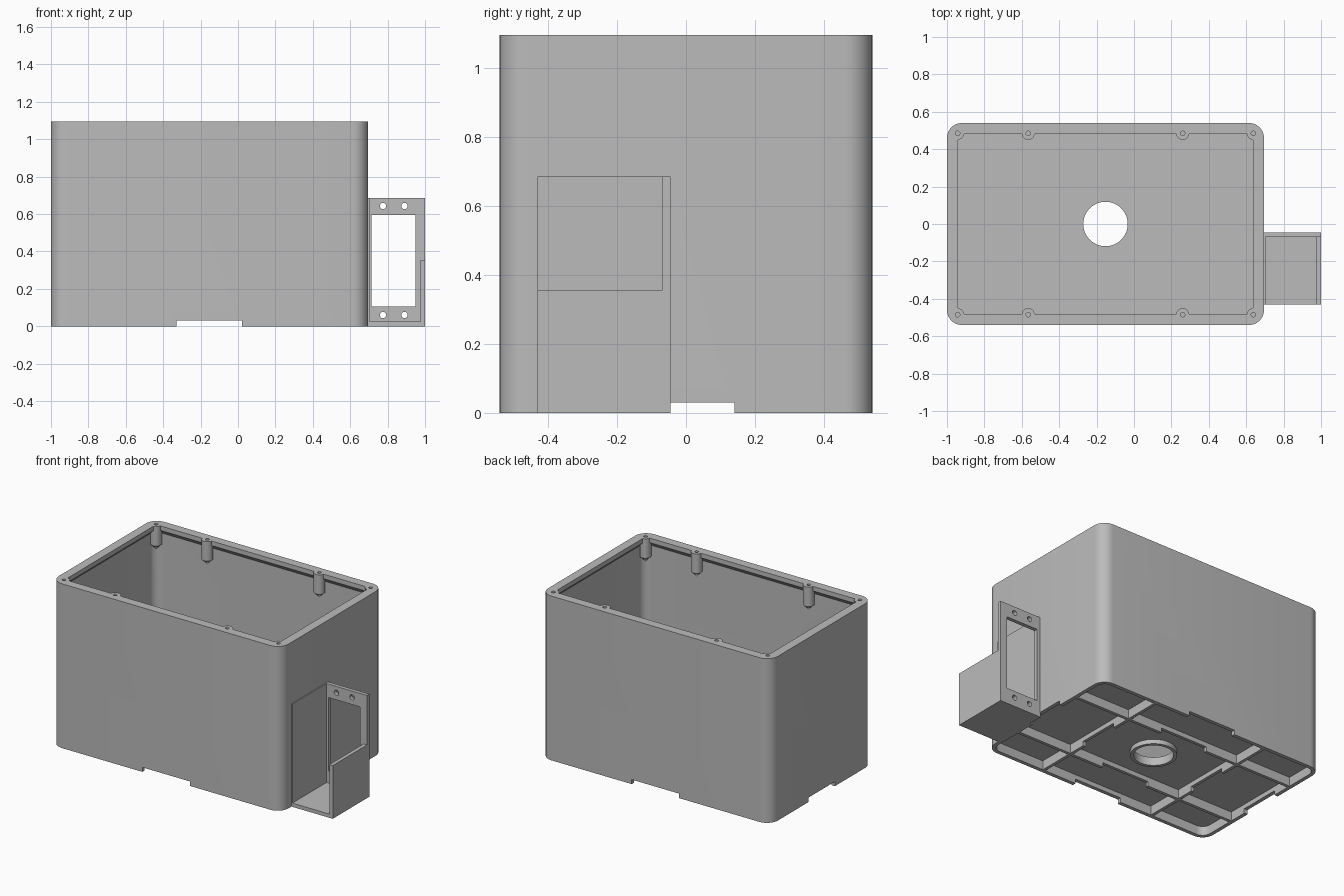
import bpy, bmesh, math
from mathutils import Matrix, Vector

cube = bpy.data.objects.get("Cube")
if cube:
    bpy.data.objects.remove(cube, do_unlink=True)

grey = bpy.data.materials.new("plain grey")
grey.use_nodes = True
GREY = (0.5, 0.5, 0.5, 1)
grey.diffuse_color = GREY
grey.node_tree.nodes["Principled BSDF"].inputs["Base Color"].default_value = GREY

# Main box dimensions
CX, HX, HY, TOP = -0.1525, 0.8475, 0.54, 1.095
WALL, RIM, RADIUS = 0.025, 0.06, 0.08
UNDER, FLOOR, NOTCH = 0.06, 0.085, 0.03


def finish(bm, name):
    bmesh.ops.recalc_face_normals(bm, faces=bm.faces)
    mesh = bpy.data.meshes.new(name)
    bm.to_mesh(mesh)
    bm.free()
    mesh.materials.append(grey)
    obj = bpy.data.objects.new(name, mesh)
    bpy.context.collection.objects.link(obj)
    return obj


def add_block(bm, x0, x1, y0, y1, z0, z1):
    centre = Vector((x0 + x1, y0 + y1, z0 + z1)) / 2
    size = Matrix.Diagonal((x1 - x0, y1 - y0, z1 - z0, 1))
    bmesh.ops.create_cube(bm, size=1, matrix=Matrix.Translation(centre) @ size)


def block(name, *bounds):
    bm = bmesh.new()
    add_block(bm, *bounds)
    return finish(bm, name)


def add_cylinder(bm, centre, r, depth, along_y=False, sides=24):
    turn = Matrix.Rotation(math.pi / 2 if along_y else 0, 4, "X")
    bmesh.ops.create_cone(bm, cap_ends=True, segments=sides, radius1=r, radius2=r,
                          depth=depth, matrix=Matrix.Translation(centre) @ turn)


def combine(target, tool, operation):
    mod = target.modifiers.new("cut", "BOOLEAN")
    mod.operation, mod.solver, mod.object = operation, "EXACT", tool
    bpy.ops.object.select_all(action="DESELECT")
    bpy.context.view_layer.objects.active = target
    target.select_set(True)
    bpy.ops.object.modifier_apply(modifier=mod.name)
    bpy.data.objects.remove(tool, do_unlink=True)


def smooth(obj):
    bpy.ops.object.select_all(action="DESELECT")
    bpy.context.view_layer.objects.active = obj
    obj.select_set(True)
    bpy.ops.object.shade_smooth_by_angle(angle=math.radians(30))


def rounded_loop(bm, inset, z, steps=8):
    r = max(RADIUS - inset, 0.015)
    verts = []
    for k, (sx, sy) in enumerate([(1, 1), (-1, 1), (-1, -1), (1, -1)]):
        for i in range(steps + 1):
            a = (k + i / steps) * math.pi / 2
            verts.append(bm.verts.new((CX + sx * (HX - inset - r) + r * math.cos(a),
                                       sy * (HY - inset - r) + r * math.sin(a), z)))
    return verts


# Box shell: underside recess, outer wall, rim with chamfered lip, inside floor
profile = [(WALL, UNDER), (WALL, 0), (0, 0), (0, TOP), (RIM, TOP),
           (RIM, TOP - 0.03), (WALL, TOP - 0.065), (WALL, FLOOR)]
bm = bmesh.new()
loops = [rounded_loop(bm, *p) for p in profile]
for low, high in zip(loops, loops[1:]):
    for i in range(len(low)):
        j = (i + 1) % len(low)
        bm.faces.new((low[i], low[j], high[j], high[i]))
bm.faces.new(loops[0])
bm.faces.new(loops[-1])
box = finish(bm, "box_shell")

# Screw bosses with pointed ends under the rim
BOSS_Y = HY - 0.055
boss_spots = [(CX + dx, sy * BOSS_Y) for sy in (-1, 1)
              for dx in (-HX + 0.057, -0.413, 0.413, HX - 0.057)]
bm = bmesh.new()
for x, y in boss_spots:
    rings = []
    for z in (TOP, TOP - 0.13):
        rings.append([bm.verts.new((x + 0.035 * math.cos(a), y + 0.035 * math.sin(a), z))
                      for a in (i * math.tau / 24 for i in range(24))])
    tip = bm.verts.new((x, y, TOP - 0.165))
    bm.faces.new(rings[0])
    for i in range(24):
        j = (i + 1) % 24
        bm.faces.new((rings[0][i], rings[0][j], rings[1][j], rings[1][i]))
        bm.faces.new((rings[1][i], rings[1][j], tip))
combine(box, finish(bm, "screw_bosses"), "UNION")

# Stiffening ribs under the floor
for s in (-1, 1):
    x, y, t, e = CX + s * 0.42, s * 0.27, 0.01, 0.012
    combine(box, block("cross_rib", x - t, x + t, -HY + e, HY - e, 0, UNDER + e), "UNION")
    combine(box, block("long_rib", CX - HX + e, CX + HX - e, y - t, y + t, 0, UNDER + e), "UNION")

# Collar around the floor hole
bm = bmesh.new()
add_cylinder(bm, (CX, 0, 0.05), 0.14, 0.04, sides=48)
combine(box, finish(bm, "hole_collar"), "UNION")

# Floor hole and screw holes
bm = bmesh.new()
add_cylinder(bm, (CX, 0, 0.05), 0.119, 0.3, sides=48)
for x, y in boss_spots:
    add_cylinder(bm, (x, y, TOP), 0.012, 0.2, sides=16)
combine(box, finish(bm, "hole_cutter"), "DIFFERENCE")

# Notches through the bottom edges and ribs
combine(box, block("notch_cutter", CX - 0.175, CX + 0.175, -1, 1, -0.1, NOTCH), "DIFFERENCE")
combine(box, block("notch_cutter", -2, 2, -0.14, 0.14, -0.1, NOTCH), "DIFFERENCE")
smooth(box)

# Side bracket: frame plate with window and screw holes
X0, X1, Y0, Y1, H = 0.69, 1.0, -0.43, -0.045, 0.685
frame = block("bracket_frame", X0, X1, Y1 - 0.025, Y1, 0, H)
combine(frame, block("window_cutter", 0.715, 0.95, -0.2, 0.1, 0.105, 0.595), "DIFFERENCE")
bm = bmesh.new()
for x in (0.775, 0.89):
    for z in (0.06, 0.643):
        add_cylinder(bm, (x, Y1, z), 0.017, 0.2, along_y=True)
combine(frame, finish(bm, "screw_cutter"), "DIFFERENCE")
smooth(frame)

# Bracket mounting plate, floor and low outer wall
block("bracket_mount", X0, 0.702, Y0, Y1 - 0.025, 0, H)
block("bracket_floor", 0.702, X1 - 0.025, Y0, Y1 - 0.025, 0, 0.025)
block("bracket_outer_wall", X1 - 0.025, X1, Y0, Y1 - 0.025, 0, 0.355)
